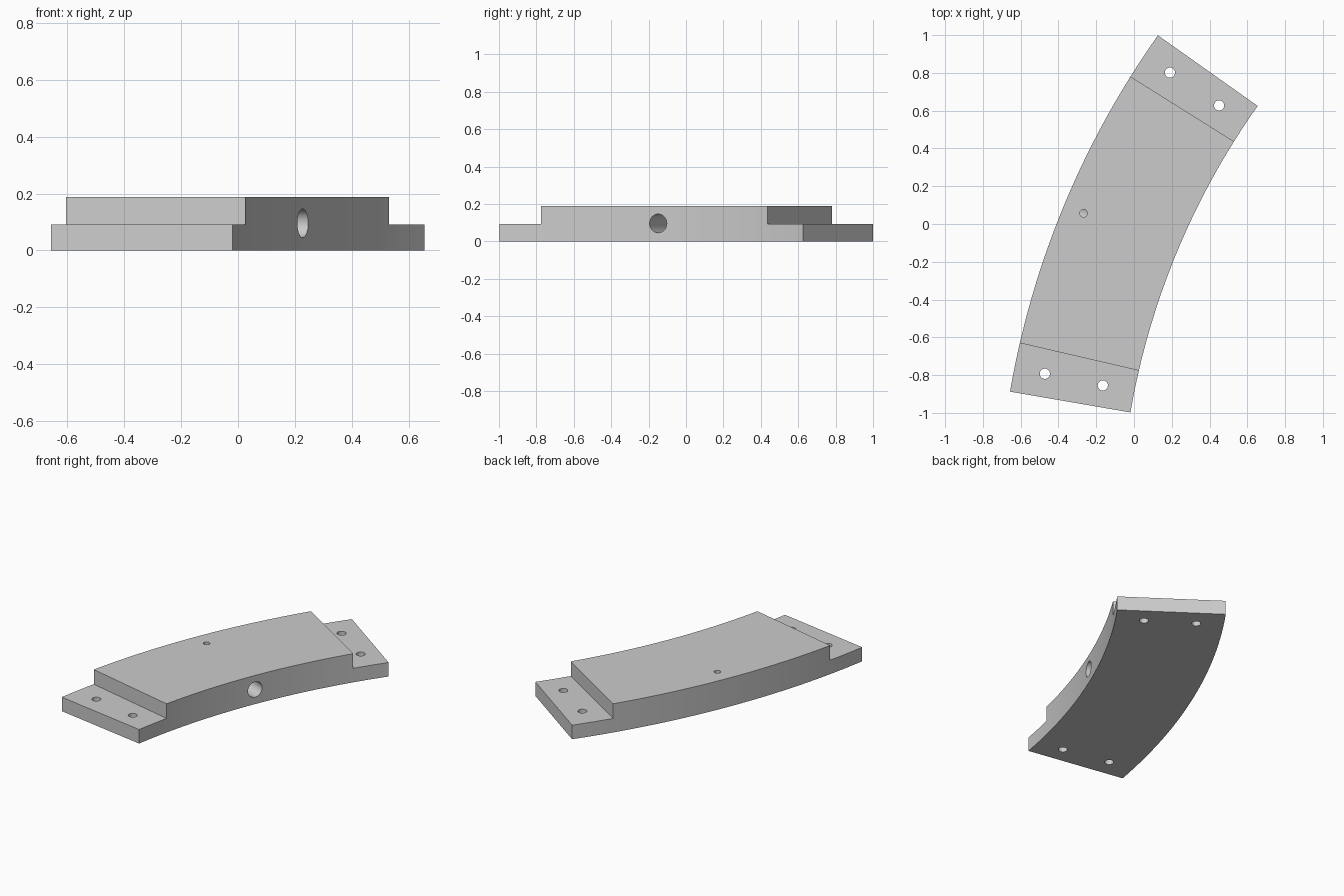
import bpy, bmesh
from math import cos, sin, radians
from mathutils import Vector, Matrix

cube = bpy.data.objects.get("Cube")
if cube:
    bpy.data.objects.remove(cube, do_unlink=True)

# The segment is a slice of a ring
CENTRE = Vector((3.903, -1.675, 0))
R_IN, R_OUT = 3.98, 4.627
A_LOW, A_HIGH = 144.7, 170.2
A_MID = (A_LOW + A_HIGH) / 2
LAP = 3.25
HEIGHT, STEP = 0.188, 0.092


def polar(r, angle, z=0):
    a = radians(angle)
    return CENTRE + Vector((r * cos(a), r * sin(a), z))


def make_object(name, bm):
    bmesh.ops.recalc_face_normals(bm, faces=bm.faces)
    mesh = bpy.data.meshes.new(name)
    bm.to_mesh(mesh)
    bm.free()
    obj = bpy.data.objects.new(name, mesh)
    bpy.context.collection.objects.link(obj)
    return obj


def sector(name, r0, r1, a0, a1, z0, z1, steps):
    """Ring slice: a flat outline pulled upward."""
    angles = [a0 + (a1 - a0) * i / steps for i in range(steps + 1)]
    outline = [polar(r1, a, z0) for a in angles]
    outline += [polar(r0, a, z0) for a in reversed(angles)]
    bm = bmesh.new()
    face = bm.faces.new([bm.verts.new(p) for p in outline])
    top = bmesh.ops.extrude_face_region(bm, geom=[face])["geom"]
    verts = [v for v in top if isinstance(v, bmesh.types.BMVert)]
    bmesh.ops.translate(bm, vec=(0, 0, z1 - z0), verts=verts)
    return make_object(name, bm)


def rod(name, start, end, radius):
    """Cylinder between two points."""
    axis = end - start
    turn = axis.to_track_quat("Z", "Y").to_matrix().to_4x4()
    bm = bmesh.new()
    bmesh.ops.create_cone(bm, cap_ends=True, segments=40, radius1=radius,
                          radius2=radius, depth=axis.length,
                          matrix=Matrix.Translation((start + end) / 2) @ turn)
    return make_object(name, bm)


def cut(body, cutter):
    mod = body.modifiers.new(cutter.name, "BOOLEAN")
    mod.operation, mod.solver, mod.object = "DIFFERENCE", "EXACT", cutter
    bpy.context.view_layer.objects.active = body
    bpy.ops.object.modifier_apply(modifier=mod.name)
    bpy.data.objects.remove(cutter, do_unlink=True)


body = sector("ring_segment", R_IN, R_OUT, A_LOW, A_HIGH, 0, HEIGHT, 64)

# Half-height lap at each end, with two bolt holes
for end, inward in ((A_LOW, 1), (A_HIGH, -1)):
    cut(body, sector("lap_cutter", R_IN - 0.2, R_OUT + 0.2, end - inward * 2,
                     end + inward * LAP, STEP, HEIGHT + 0.1, 1))
    for r in (4.15, 4.463):
        a = end + inward * 1.6
        cut(body, rod("bolt_hole_cutter", polar(r, a, -0.1),
                      polar(r, a, 0.3), 0.027))

# Blind port in the inner wall, met by a small vent from the top
cut(body, rod("port_cutter", polar(R_IN - 0.1, A_MID, 0.096),
              polar(4.56, A_MID, 0.096), 0.05))
cut(body, rod("vent_cutter", polar(4.515, A_MID, 0.1),
              polar(4.515, A_MID, 0.3), 0.02))

# Plain grey finish
grey = bpy.data.materials.new("plain_grey")
grey.use_nodes = True
colour = (0.6, 0.6, 0.6, 1)
grey.diffuse_color = colour
grey.node_tree.nodes["Principled BSDF"].inputs["Base Color"].default_value = colour
body.data.materials.clear()
body.data.materials.append(grey)

bpy.ops.object.select_all(action="DESELECT")
body.select_set(True)
bpy.context.view_layer.objects.active = body
bpy.ops.object.shade_smooth_by_angle(angle=radians(30))
